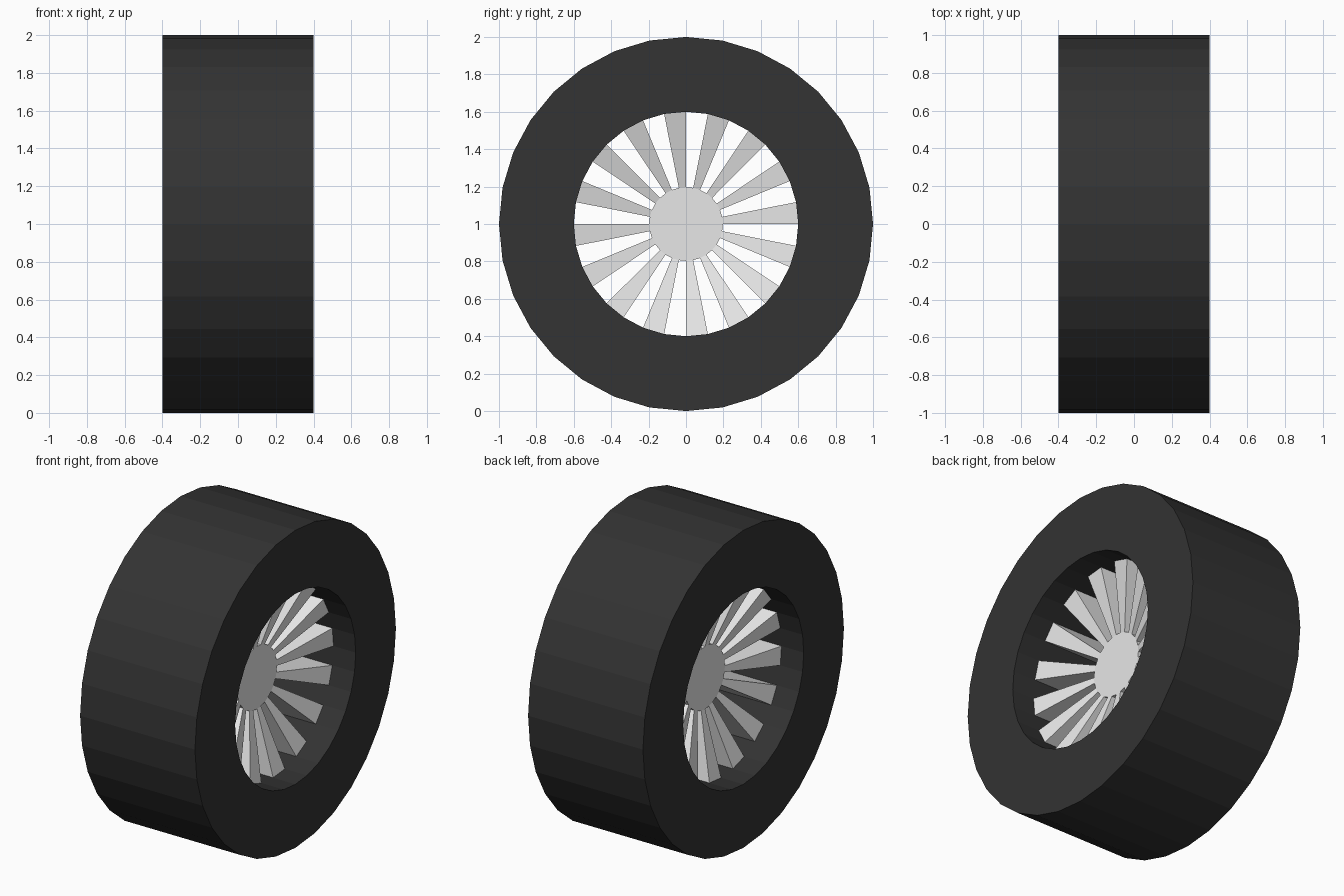
import bpy, bmesh, math

if "Cube" in bpy.data.objects:
    bpy.data.objects.remove(bpy.data.objects["Cube"])

SIDES = 32
STEP = 2 * math.pi / SIDES


def material(name, value):
    m = bpy.data.materials.new(name)
    m.diffuse_color = (value, value, value, 1)
    m.use_nodes = True
    m.node_tree.nodes["Principled BSDF"].inputs["Base Color"].default_value = m.diffuse_color
    return m


rubber = material("dark rubber", 0.033)
metal = material("light metal", 0.8)


def finish(name, bm, mat):
    bmesh.ops.recalc_face_normals(bm, faces=bm.faces)
    me = bpy.data.meshes.new(name)
    bm.to_mesh(me)
    bm.free()
    me.materials.append(mat)
    ob = bpy.data.objects.new(name, me)
    bpy.context.collection.objects.link(ob)


def point(bm, x, r, a):
    return bm.verts.new((x, r * math.cos(a), 1 + r * math.sin(a)))


# Tyre: rectangular section swept round the axle
bm = bmesh.new()
section = [(-0.4, 1.0), (0.4, 1.0), (0.4, 0.6), (-0.4, 0.6)]
rings = [[point(bm, x, r, i * STEP) for x, r in section] for i in range(SIDES)]
for i in range(SIDES):
    a, b = rings[i], rings[(i + 1) % SIDES]
    for j in range(4):
        k = (j + 1) % 4
        bm.faces.new((a[j], a[k], b[k], b[j]))
finish("tyre", bm, rubber)

# Hub: closed cylinder along the axle
HUB_R, HUB_X = 0.197, 0.133
bm = bmesh.new()
left = [point(bm, -HUB_X, HUB_R, i * STEP) for i in range(SIDES)]
right = [point(bm, HUB_X, HUB_R, i * STEP) for i in range(SIDES)]
bm.faces.new(left)
bm.faces.new(right)
for i in range(SIDES):
    k = (i + 1) % SIDES
    bm.faces.new((left[i], left[k], right[k], right[i]))
finish("hub", bm, metal)

# Spokes: wedges on every other sector, widening towards the tyre
bm = bmesh.new()
for i in range(0, SIDES, 2):
    inner, outer = [
        [point(bm, x, r, a) for x, a in ((-w, i * STEP), (w, i * STEP),
                                         (w, (i + 1) * STEP), (-w, (i + 1) * STEP))]
        for r, w in ((HUB_R, HUB_X), (0.6, 0.245))]
    bm.faces.new(inner)
    bm.faces.new(outer)
    for j in range(4):
        k = (j + 1) % 4
        bm.faces.new((inner[j], inner[k], outer[k], outer[j]))
finish("spokes", bm, metal)
